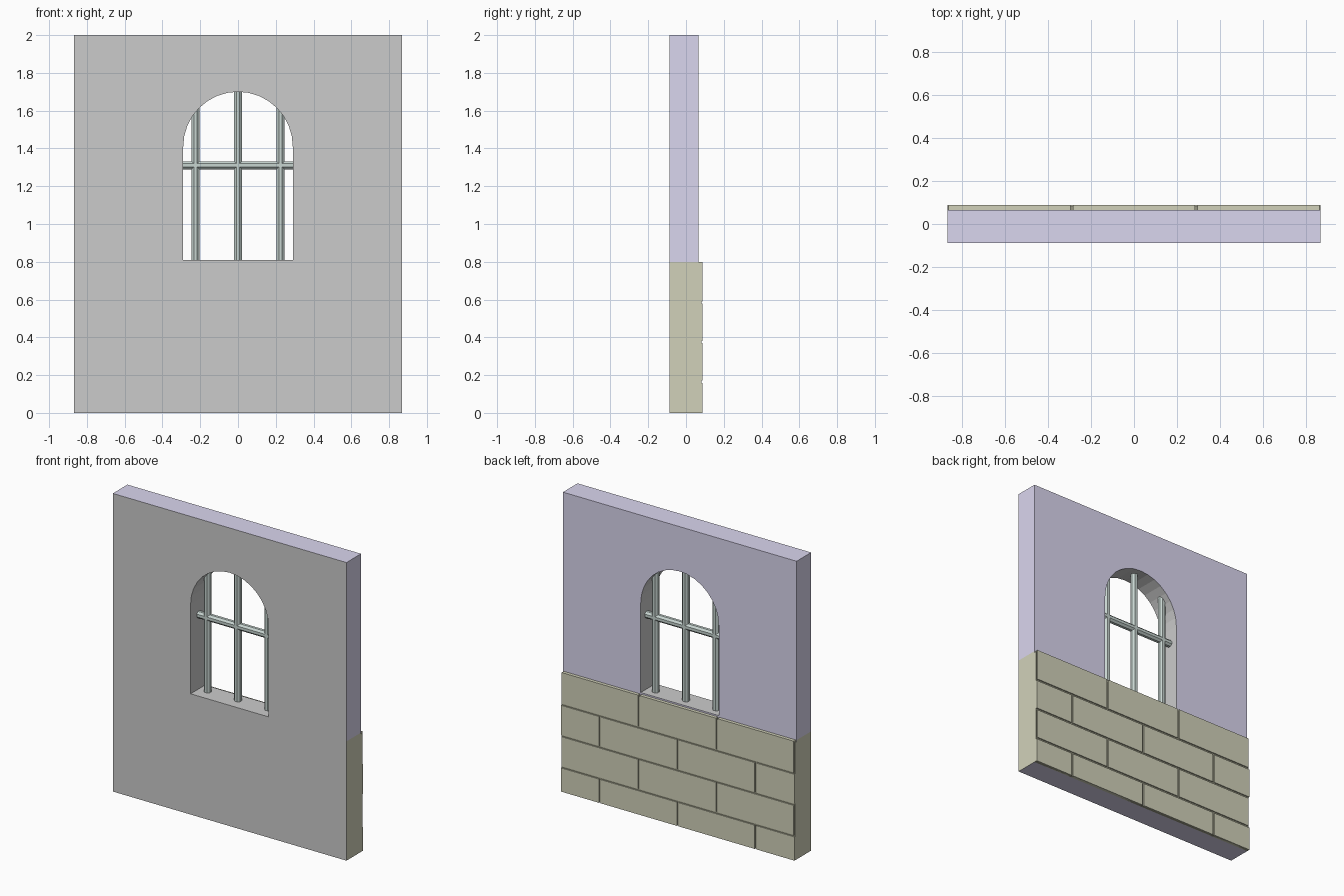
import bpy, bmesh, math
from mathutils import Matrix, Vector

if "Cube" in bpy.data.objects:
    bpy.data.objects.remove(bpy.data.objects["Cube"])

W, FRONT, BACK, FACE = 0.867, -0.0885, 0.066, 0.0885
R, SILL, SPRING = 0.29, 0.81, 1.41


def material(name, rgb):
    m = bpy.data.materials.new(name)
    m.diffuse_color = (*rgb, 1)
    m.use_nodes = True
    m.node_tree.nodes["Principled BSDF"].inputs["Base Color"].default_value = m.diffuse_color
    return m


GREY = material("plaster_grey", (0.8, 0.8, 0.8))
PURPLE = material("wall_purple", (0.70, 0.67, 0.86))
OLIVE = material("stone_olive", (0.64, 0.64, 0.49))
DARK = material("mortar_olive", (0.30, 0.30, 0.22))
IRON = material("iron", (0.57, 0.66, 0.63))


def finish(name, bm, *mats):
    bmesh.ops.recalc_face_normals(bm, faces=bm.faces)
    me = bpy.data.meshes.new(name)
    bm.to_mesh(me)
    bm.free()
    for m in mats:
        me.materials.append(m)
    ob = bpy.data.objects.new(name, me)
    bpy.context.collection.objects.link(ob)
    return ob


def add_box(bm, x0, x1, y0, y1, z0, z1):
    mid = Vector(((x0 + x1) / 2, (y0 + y1) / 2, (z0 + z1) / 2))
    size = Matrix.Diagonal((x1 - x0, y1 - y0, z1 - z0, 1))
    return bmesh.ops.create_cube(bm, size=1, matrix=Matrix.Translation(mid) @ size)["verts"]


# Wall: filled outline with an arched hole, extruded to thickness
outline = [(-W, 0), (W, 0), (W, 0.8), (W, 2), (-W, 2), (-W, 0.8)]
N = 16
arch = [(R * math.cos(math.pi * i / N), SPRING + R * math.sin(math.pi * i / N)) for i in range(N + 1)]
opening = [(-R, SILL), (R, SILL)] + arch
cu = bpy.data.curves.new("wall_profile", 'CURVE')
cu.dimensions = '2D'
cu.fill_mode = 'BOTH'
cu.extrude = (BACK - FRONT) / 2
for pts in (outline, opening):
    sp = cu.splines.new('POLY')
    sp.points.add(len(pts) - 1)
    for p, (x, z) in zip(sp.points, pts):
        p.co = (x, z, 0, 1)
    sp.use_cyclic_u = True
helper = bpy.data.objects.new("wall_profile", cu)
bpy.context.collection.objects.link(helper)
deps = bpy.context.evaluated_depsgraph_get()
temp = bpy.data.meshes.new_from_object(helper.evaluated_get(deps))
bm = bmesh.new()
bm.from_mesh(temp)
bpy.data.objects.remove(helper)
bpy.data.meshes.remove(temp)
bm.transform(Matrix.Translation((0, (FRONT + BACK) / 2, 0)) @ Matrix.Rotation(math.pi / 2, 4, 'X'))
bmesh.ops.remove_doubles(bm, verts=bm.verts, dist=1e-4)
bm.normal_update()
for f in bm.faces:
    f.smooth = False
    c = f.calc_center_median()
    reveal = abs(f.normal.y) < 0.5 and abs(c.x) < 0.3 and 0.8 < c.z < 1.75
    if c.y < FRONT + 0.001 or reveal:
        f.material_index = 0
    elif abs(c.x) > W - 0.001 and c.z < 0.8:
        f.material_index = 2
    else:
        f.material_index = 1
finish("wall", bm, GREY, PURPLE, OLIVE)

# Mortar bed behind the stones
bm = bmesh.new()
add_box(bm, -W, W, BACK, 0.082, 0, 0.79)
bm.normal_update()
for f in bm.faces:
    f.material_index = 1 if abs(f.normal.x) > 0.5 else 0
finish("mortar", bm, DARK, OLIVE)

# Stone courses in running bond
bm = bmesh.new()
GAP, LENGTH = 0.006, 0.578
levels = [0.80, 0.585, 0.375, 0.165, 0.0]
for row, (top, low) in enumerate(zip(levels, levels[1:])):
    start = -W - (LENGTH / 2 if row % 2 else 0)
    for i in range(4):
        x0 = start + i * LENGTH + GAP
        x1 = min(x0 + LENGTH - 2 * GAP, W)
        x0 = max(x0, -W)
        if x1 - x0 > 0.05:
            add_box(bm, x0, x1, BACK, FACE,
                    low + (GAP if low else 0), top - (GAP if row else 0))
finish("stone_blocks", bm, OLIVE)


# Window bars: eight-sided rods
def rod(name, mid, length, turn):
    bm = bmesh.new()
    bmesh.ops.create_cone(bm, cap_ends=True, segments=8, radius1=0.024, radius2=0.024, depth=length,
                          matrix=Matrix.Translation(mid) @ turn @ Matrix.Rotation(math.pi / 8, 4, 'Z'))
    finish(name, bm, IRON)


for name, x in (("left", -0.225), ("middle", 0), ("right", 0.225)):
    top = SPRING + math.sqrt(R * R - x * x) + (0.03 if x else 0.005)
    rod("bar_" + name, (x, 0, (SILL + top) / 2), top - SILL, Matrix.Identity(4))
rod("cross_bar", (0, 0, 1.31), 2 * R, Matrix.Rotation(math.pi / 2, 4, 'Y'))
